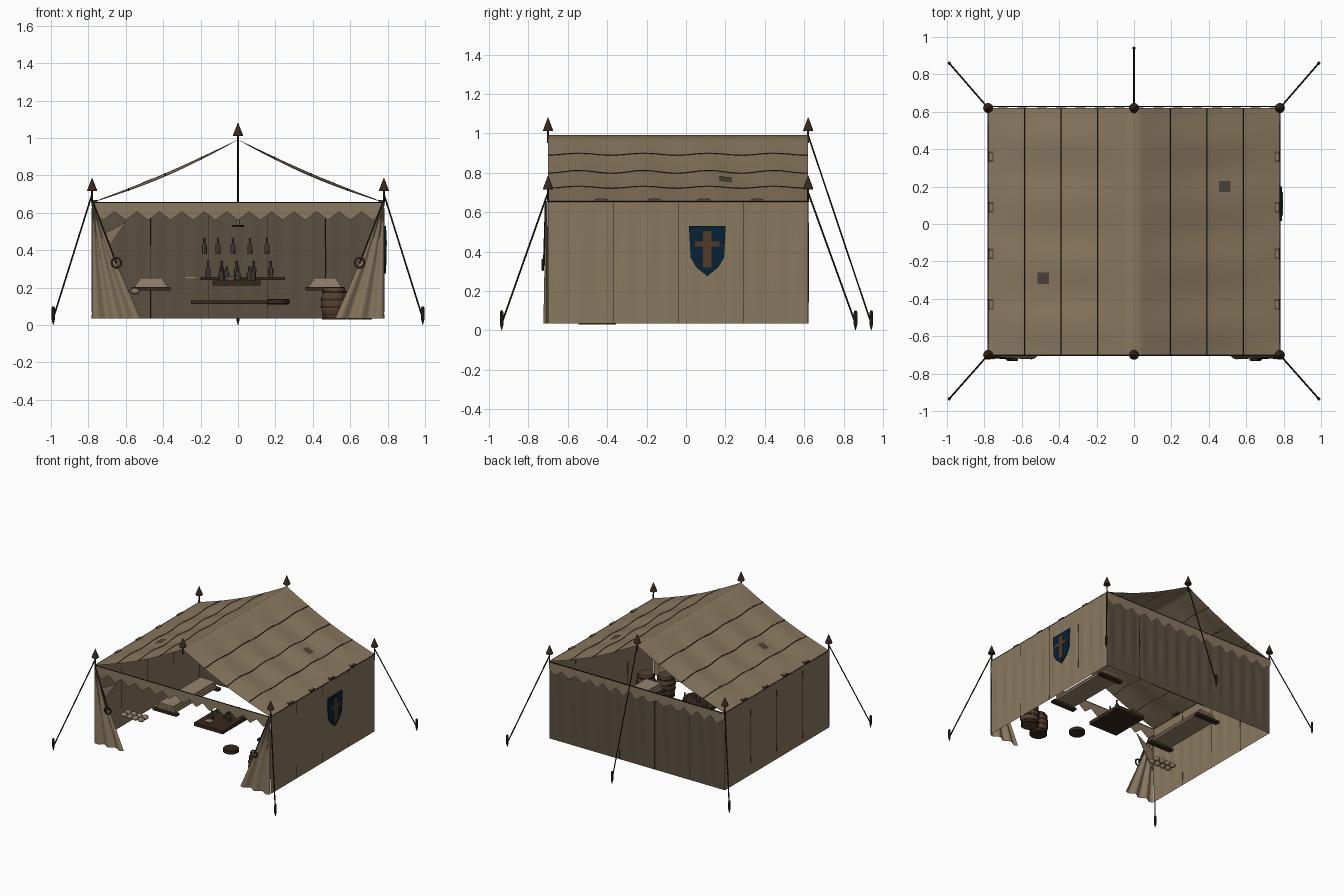
import bpy, bmesh, math
from mathutils import Vector

if "Cube" in bpy.data.objects:
    bpy.data.objects.remove(bpy.data.objects["Cube"])

def mat(name, rgb):
    m = bpy.data.materials.new(name)
    m.diffuse_color = (*rgb, 1)
    m.use_nodes = True
    m.node_tree.nodes["Principled BSDF"].inputs["Base Color"].default_value = m.diffuse_color
    return m

CANVAS = mat("canvas", (.25, .19, .115))
DARK = mat("dark_canvas", (.105, .08, .054))
PALE = mat("pale_cloth", (.31, .235, .155))
WOOD = mat("dark_wood", (.038, .021, .012))
PLANK = mat("plank_wood", (.09, .055, .032))
ROPE = mat("dark_rope", (.018, .012, .008))
NAVY = mat("navy", (.002, .015, .037))
BROWN = mat("cross_brown", (.085, .045, .018))
PATCH = mat("patch_cloth", (.075, .06, .043))
GLASS = mat("bottle_glass", (.085, .072, .055))

X, Y0, Y1, ZB, ZE, ZR = .78, -.70, .62, .035, .655, .99
PI = math.pi

def add(name, bm, m, smooth=False):
    me = bpy.data.meshes.new(name)
    bmesh.ops.recalc_face_normals(bm, faces=bm.faces)
    bm.to_mesh(me)
    bm.free()
    ob = bpy.data.objects.new(name, me)
    bpy.context.collection.objects.link(ob)
    me.materials.append(m)
    if smooth:
        for p in me.polygons:
            p.use_smooth = True
    return ob

def sheet(name, f, nu, nv, m, thick=.003):
    # cloth from a function of u, v in 0..1
    bm = bmesh.new()
    g = [[bm.verts.new(f(i / nu, j / nv)) for j in range(nv + 1)] for i in range(nu + 1)]
    for i in range(nu):
        for j in range(nv):
            bm.faces.new((g[i][j], g[i + 1][j], g[i + 1][j + 1], g[i][j + 1]))
    ob = add(name, bm, m, True)
    s = ob.modifiers.new("thickness", "SOLIDIFY")
    s.thickness, s.offset, s.use_rim = thick, 0, False
    return ob

def box(name, lo, hi, m):
    bm = bmesh.new()
    bmesh.ops.create_cube(bm, size=1)
    for v in bm.verts:
        v.co = [(a + b) / 2 + c * (b - a) for a, b, c in zip(lo, hi, v.co)]
    return add(name, bm, m)

def lathe(name, profile, loc, m, n=10):
    # profile of (radius, height) turned about z
    bm = bmesh.new()
    rings = [[bm.verts.new((loc[0] + r * math.cos(2 * PI * k / n), loc[1] + r * math.sin(2 * PI * k / n),
                            loc[2] + z)) for k in range(n)] for r, z in profile]
    for a, b in zip(rings, rings[1:]):
        for k in range(n):
            bm.faces.new((a[k], a[(k + 1) % n], b[(k + 1) % n], b[k]))
    bm.faces.new(rings[0])
    bm.faces.new(rings[-1])
    return add(name, bm, m)

def cord(name, pts, r, m=ROPE):
    cu = bpy.data.curves.new(name, "CURVE")
    cu.dimensions, cu.bevel_depth, cu.bevel_resolution, cu.use_fill_caps = "3D", r, 1, True
    sp = cu.splines.new("POLY")
    sp.points.add(len(pts) - 1)
    for p, q in zip(sp.points, pts):
        p.co = (*q, 1)
    ob = bpy.data.objects.new(name, cu)
    bpy.context.collection.objects.link(ob)
    cu.materials.append(m)
    return ob

def plate(name, pts, depth, m):
    # flat polygon pushed along a vector
    bm = bmesh.new()
    f = bm.faces.new([bm.verts.new(p) for p in pts])
    r = bmesh.ops.extrude_face_region(bm, geom=[f])
    bmesh.ops.translate(bm, vec=depth, verts=[v for v in r["geom"] if isinstance(v, bmesh.types.BMVert)])
    return add(name, bm, m)

def roof(x, y):
    t = abs(x) / X
    return ZR - (ZR - ZE) * t - .02 * math.sin(PI * t) * (1 + .35 * math.cos(2 * PI * (y + .05) / .33))

def side_x(y, z):
    return X + .003 * math.sin(2 * PI * y / .11) * math.sin(PI * (z - ZB) / (ZE - ZB))

def back_y(x, z):
    return Y1 + .003 * math.sin(2 * PI * x / .104) * math.sin(PI * (z - ZB) / (ZE - ZB))

# sagging roof
def roof_pt(u, v):
    x, y = (2 * v - 1) * X, Y0 + u * (Y1 - Y0)
    return (x, y, roof(x, y))
sheet("roof", roof_pt, 40, 32, CANVAS)

# side walls, seams, eave tabs, door flaps
for s, side in ((-1, "left"), (1, "right")):
    def wall_pt(u, v, s=s):
        y, z = Y0 + u * (Y1 - Y0), ZB + v * (ZE - ZB)
        return (s * side_x(y, z), y, z)
    def flap_pt(u, v, s=s):
        z = ZB + v * (ZE - ZB)
        inner = .52 + (z - ZB) / .295 * .13 if z < .33 else .65 + (z - .33) / .325 * .125
        return (s * (X - u * (X - inner)), Y0 - .008 - .014 * math.sin(u * 5 * PI) * (1 - .8 * v), z)
    sheet(side + "_wall", wall_pt, 72, 8, CANVAS)
    sheet(side + "_door_flap", flap_pt, 20, 12, CANVAS)
    for k in (1, 2, 3):
        x = X * k / 4
        ys = [Y0 + (Y1 - Y0) * i / 40 for i in range(41)]
        cord(side + "_roof_seam", [(s * x, y, roof(x, y) + .001) for y in ys], .0035)
        y = Y0 + k * (Y1 - Y0) / 4
        zs = [ZB + (ZE - ZB) * i / 8 for i in range(9)]
        cord(side + "_wall_seam", [(s * side_x(y, z), y, z) for z in zs], .0025)
    cord(side + "_eave_seam", [(s * X, Y0, ZE), (s * X, Y1, ZE)], .003)
    for y in (-.43, -.16, .09, .36):
        box(side + "_eave_tab", (s * .765 - .014, y - .028, ZE - .004), (s * .765 + .014, y + .028, ZE + .012), PLANK)
        box(side + "_eave_tab_cloth", (s * .765 - .008, y - .018, ZE), (s * .765 + .008, y + .018, ZE + .014), CANVAS)
    # tie rope and ring
    cord(side + "_tie_rope", [(s * .775, -.712, ZE), (s * .65, -.722, .33)], .004)
    ring = [(s * .65 + .026 * math.cos(a), -.726, .333 + .026 * math.sin(a))
            for a in [2 * PI * k / 16 for k in range(17)]]
    cord(side + "_tie_ring", ring, .006, WOOD)
    # folded cloth laid over two end bars
    a, b = sorted((s * .36, s * .57))
    for y in (-.25, .28):
        box(side + "_shelf_bar", (a, y - .02, .185), (b, y + .02, .203), WOOD)
    for k in range(3):
        box(side + "_folded_cloth", (a + .02 + .01 * k, -.25, .204 + .016 * k),
            (b - .02 - .01 * k, .28, .218 + .016 * k), PALE)

# gathered fold on the left flap
plate("left_flap_fold", [(-.60, -.69, .55), (-.77, -.705, .46), (-.77, -.705, .30)], (0, .004, 0), CANVAS)

# back wall
sheet("back_wall", lambda u, v: ((2 * u - 1) * X, back_y((2 * u - 1) * X, ZB + v * (ZE - ZB)), ZB + v * (ZE - ZB)),
      90, 8, DARK)
for x in (-.468, -.156, .156, .468):
    cord("back_seam", [(x, back_y(x, ZB + .0775 * i), ZB + .0775 * i) for i in range(9)], .0025)

# zigzag valances
N = 13
for name, y in (("front_valance", Y0 - .004), ("back_valance", Y1 + .009)):
    sheet(name, lambda u, v, y=y: ((2 * u - 1) * X, y, ZE - v * (.05 if round(u * 2 * N) % 2 == 0 else .095)),
          2 * N, 1, CANVAS, .002)
    cord(name + "_hem", [(-X, y, ZE), (X, y, ZE)], .003)

# pole tops, finials, guy ropes, stakes
def finial(x, y, z):
    lathe("pole_top", [(.005, -.045), (.005, .02)], (x, y, z), WOOD, 8)
    lathe("finial", [(.026, .016), (.027, .02), (.001, .086)], (x, y, z), WOOD, 10)

def guy(a, b):
    cord("guy_rope", [a, b], .0045)
    lathe("stake", [(.001, 0), (.009, .03), (.009, .09), (.006, .1)], (b[0], b[1], 0), WOOD, 8)

for s in (-1, 1):
    for y, ye in ((Y0, -.935), (Y1, .86)):
        finial(s * X, y, .70)
        guy((s * X, y, .70), (s * .988, ye, .035))
for y in (Y0, Y1):
    finial(0, y, ZR + .005)
guy((0, Y1, ZR), (0, .94, .035))

# roof patches
for x, y in ((.485, .2), (-.485, -.29)):
    sheet("roof_patch", lambda u, v, x=x, y=y: (x - .03 + .06 * u, y - .03 + .06 * v,
          roof(x - .03 + .06 * u, y - .03 + .06 * v) + .004), 4, 4, PATCH, .002)

# shield with cross on the right wall
half = [(0, .275), (.055, .32), (.085, .37), (.093, .53)]
outline = half + [(-y, z) for y, z in half[:0:-1]]
plate("shield", [(.784, .108 + y, z) for y, z in outline], (.007, 0, 0), NAVY)
box("cross_upright", (.788, .087, .32), (.795, .129, .505), BROWN)
box("cross_bar", (.788, .045, .425), (.796, .171, .452), BROWN)

# table, bottles, back bench and shelf
def bottle(x, y, z, h=.085):
    lathe("bottle", [(.013, 0), (.014, .5 * h), (.006, .68 * h), (.006, .93 * h), (.008, h)], (x, y, z), GLASS, 8)

box("table_top", (-.135, -.365, .21), (.12, -.045, .238), WOOD)
for x, y in ((-.06, -.25), (0, -.16), (.06, -.2), (-.09, -.12), (.08, -.1)):
    bottle(x, y, .238, .075)
lathe("bowl", [(.015, 0), (.03, .02)], (-.04, -.31, .238), PALE, 12)
box("back_bench", (-.25, .51, .113), (.27, .605, .132), WOOD)
box("back_shelf", (-.2, .53, .24), (.25, .61, .256), WOOD)
box("folded_cloth", (-.29, .54, .245), (-.22, .6, .262), PALE)
for k in range(5):
    x = (-.18, -.107, -.027, .064, .155)[k]
    bottle(x, .585, .38)
    bottle(x + .02, .575, .256)

# stool seat
lathe("stool_seat", [(.055, .11), (.06, .115), (.06, .135), (.055, .14)], (.215, -.396, 0), WOOD, 16)

# barrels
for x, y in ((.515, -.48), (.65, -.42)):
    lathe("barrel", [(.055, 0), (.068, .05), (.071, .085), (.068, .12), (.055, .17)], (x, y, .03), PLANK, 14)
    for z, r in ((0, .066), (.02, .066), (.06, .073), (.1, .073), (.14, .067)):
        lathe("barrel_hoop", [(r, z), (r, z + .012)], (x, y, .03), WOOD, 14)

# bread loaves
for i in range(4):
    for j in range(2):
        bm = bmesh.new()
        bmesh.ops.create_uvsphere(bm, u_segments=10, v_segments=6, radius=1)
        for v in bm.verts:
            v.co = Vector((-.70 + .05 * i + v.co.x * .026, -.445 + .05 * j + v.co.y * .026, .18 + v.co.z * .018))
        add("loaf", bm, CANVAS, True)

# hanging lamp
lathe("lamp_dish", [(.03, 0), (.035, .012)], (0, 0, .523), WOOD, 12)
lathe("lamp_candle", [(.012, 0), (.012, .06)], (0, 0, .535), PALE, 8)
cord("lamp_cord", [(0, 0, .59), (0, 0, ZR)], .003)
